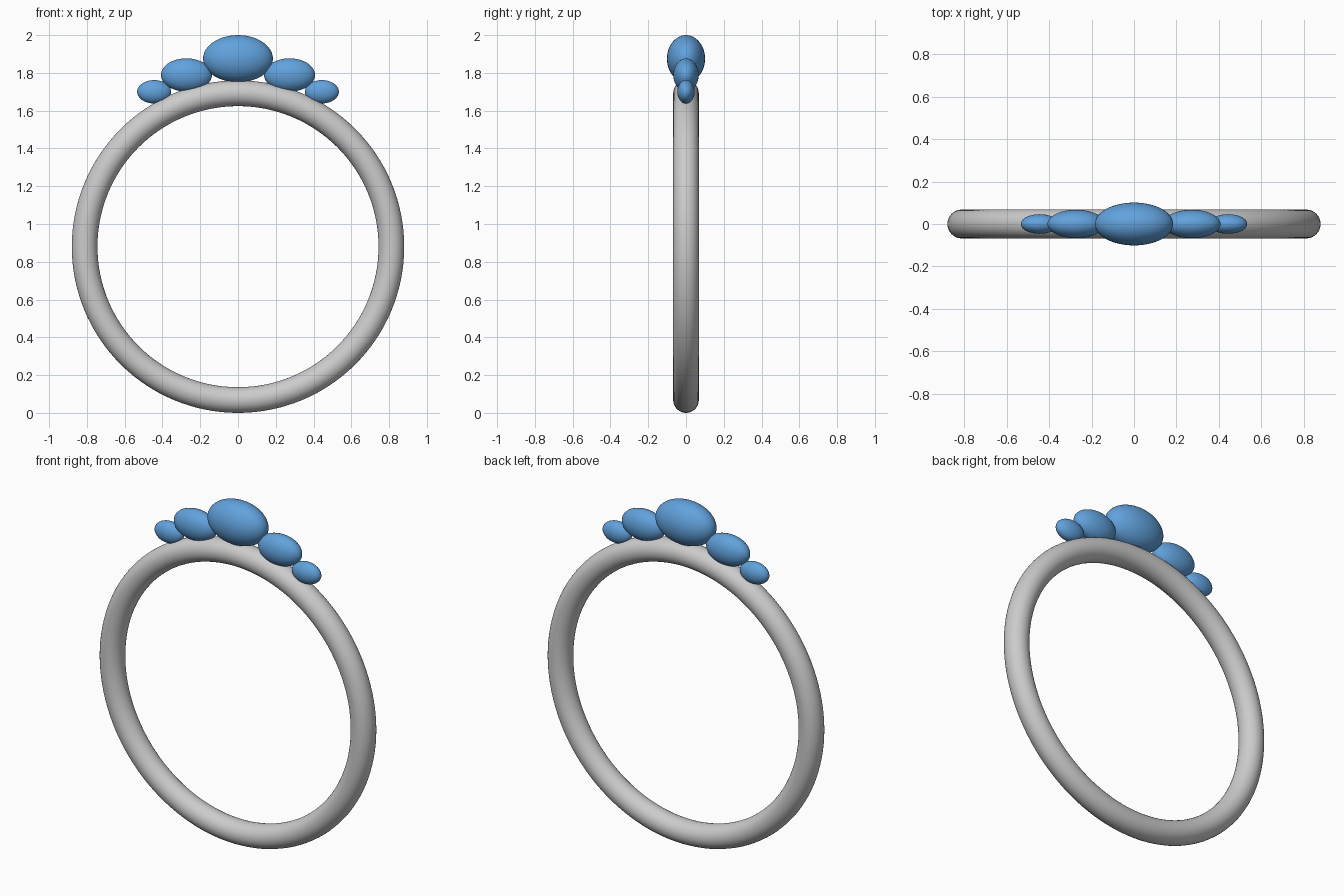
import bpy
from math import radians

if "Cube" in bpy.data.objects:
    bpy.data.objects.remove(bpy.data.objects["Cube"])

blue = bpy.data.materials.new("stone_blue")
blue.diffuse_color = (0.12, 0.36, 0.72, 1)
blue.use_nodes = True
blue.node_tree.nodes["Principled BSDF"].inputs["Base Color"].default_value = blue.diffuse_color

# Band: a round-section ring standing upright
bpy.ops.mesh.primitive_torus_add(major_radius=0.812, minor_radius=0.068,
                                 major_segments=128, minor_segments=32,
                                 location=(0, 0, 0.88),
                                 rotation=(radians(90), 0, 0))
band = bpy.context.object
band.name = "ring_band"
bpy.ops.object.shade_smooth()


def stone(name, x, z, size):
    """Smooth oval stone with half-sizes given by size."""
    bpy.ops.mesh.primitive_uv_sphere_add(segments=48, ring_count=24, radius=1,
                                         location=(x, 0, z))
    ob = bpy.context.object
    ob.name = name
    ob.scale = size
    bpy.ops.object.transform_apply(location=False, rotation=False, scale=True)
    bpy.ops.object.shade_smooth()
    ob.data.materials.append(blue)


# Large centre stone, then mirrored pairs stepping down each side
stone("centre_stone", 0, 1.875, (0.185, 0.101, 0.125))
for side, label in ((-1, "left"), (1, "right")):
    stone(f"middle_stone_{label}", side * 0.273, 1.789, (0.135, 0.067, 0.088))
    stone(f"outer_stone_{label}", side * 0.444, 1.70, (0.09, 0.046, 0.062))
